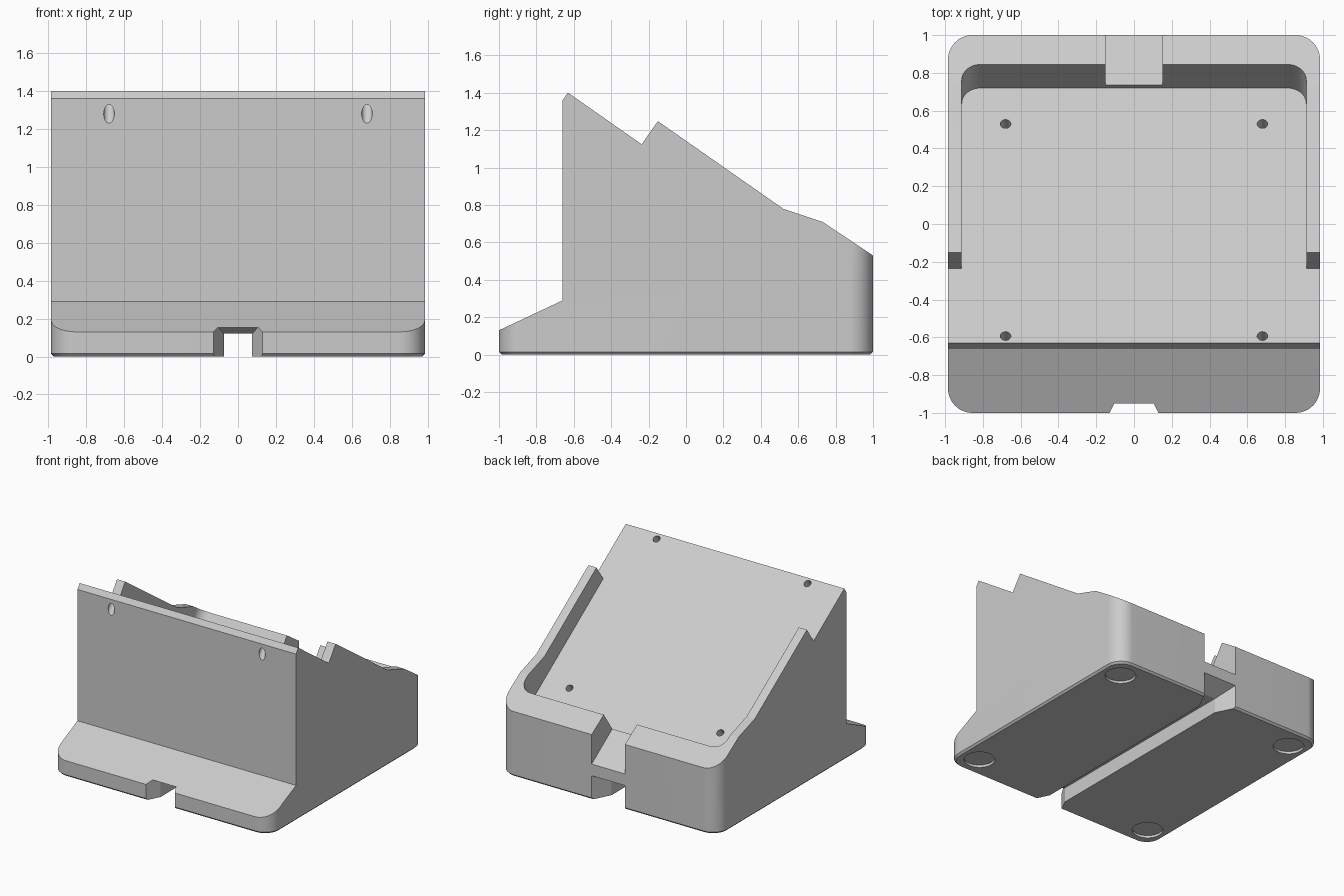
import bpy, bmesh, math
from mathutils import Matrix, Vector

cube = bpy.data.objects.get("Cube")
if cube:
    bpy.data.objects.remove(cube, do_unlink=True)

grey = bpy.data.materials.new("light grey plastic")
grey.use_nodes = True
COLOUR = (0.6, 0.6, 0.6, 1)
grey.diffuse_color = COLOUR
grey.node_tree.nodes["Principled BSDF"].inputs["Base Color"].default_value = COLOUR

HALF_W = 0.985
TILT = math.radians(35)
# Frame of the sloping bed: local x across, y down the slope, z out of it
BED = Matrix.Translation((0, -0.63, 1.40)) @ Matrix.Rotation(-TILT, 4, 'X')


def loft(name, rings, matrix=Matrix()):
    """Closed solid through matching rings of points."""
    bm = bmesh.new()
    loops = [[bm.verts.new(matrix @ Vector(p)) for p in ring] for ring in rings]
    n = len(loops[0])
    for a, b in zip(loops, loops[1:]):
        for i in range(n):
            j = (i + 1) % n
            bm.faces.new((a[i], a[j], b[j], b[i]))
    bm.faces.new(loops[0][::-1])
    bm.faces.new(loops[-1])
    bmesh.ops.recalc_face_normals(bm, faces=bm.faces)
    mesh = bpy.data.meshes.new(name)
    bm.to_mesh(mesh)
    bm.free()
    mesh.materials.append(grey)
    ob = bpy.data.objects.new(name, mesh)
    bpy.context.collection.objects.link(ob)
    return ob


def side_prism(name, profile, half):
    """Extrude a (y, z) profile across x."""
    return loft(name, [[(x, y, z) for y, z in profile] for x in (-half, half)])


def arc(cx, cy, r, start, end, steps):
    return [(cx + r * math.cos(math.radians(start + (end - start) * i / steps)),
             cy + r * math.sin(math.radians(start + (end - start) * i / steps)))
            for i in range(steps + 1)]


def rounded_rect(hx, hy, r, z):
    pts = []
    for k, (sx, sy) in enumerate(((1, 1), (-1, 1), (-1, -1), (1, -1))):
        pts += arc(sx * (hx - r), sy * (hy - r), r, 90 * k, 90 * k + 90, 12)
    return [(x, y, z) for x, y in pts]


def cylinder(name, x, y, r, z0, z1, matrix=Matrix()):
    circle = arc(x, y, r, 0, 360, 40)[:-1]
    return loft(name, [[(a, b, z) for a, b in circle] for z in (z0, z1)], matrix)


def cut(target, tool, operation='DIFFERENCE'):
    tool.hide_render = True
    mod = target.modifiers.new(tool.name, 'BOOLEAN')
    mod.operation, mod.solver, mod.object = operation, 'EXACT', tool
    bpy.context.view_layer.objects.active = target
    bpy.ops.object.modifier_apply(modifier=mod.name)
    bpy.data.objects.remove(tool, do_unlink=True)


# Stand body: rounded footprint with a small bottom chamfer, trimmed to the side profile
C = 0.015
stand = loft("stand_body", [rounded_rect(HALF_W - C, 1 - C, 0.13 - C, 0),
                            rounded_rect(HALF_W, 1, 0.13, C),
                            rounded_rect(HALF_W, 1, 0.13, 2)])
profile = [(-1.2, -0.2), (-1.2, 0.036), (-0.66, 0.29), (-0.66, 1.36), (-0.545, 1.524),
           (0.52, 0.78), (0.73, 0.71), (1.2, 0.397), (1.2, -0.2)]
cut(stand, side_prism("profile", profile, 1.2), 'INTERSECT')

# Sloping bed: full width at the high end, then a tray with rounded lower corners
tray_w, tray_end, shoulder, r = 0.912, 1.648, 0.48, 0.1
outline = [(-1.2, -0.5), (1.2, -0.5), (1.2, shoulder), (tray_w, shoulder)]
outline += arc(tray_w - r, tray_end - r, r, 0, 90, 10)
outline += arc(r - tray_w, tray_end - r, r, 90, 180, 10)
outline += [(-tray_w, shoulder), (-1.2, shoulder)]
cut(stand, loft("tray", [[(x, y, z) for x, y in outline] for z in (0, 0.8)], BED))

# Slot through the back rim, its floor parallel to the bed
cut(stand, side_prism("back_slot", [(0.7, 0.5), (1.2, 0.15), (1.2, 1), (0.7, 1)], 0.15))

# Channel along the underside, flared at both ends
ends = [(-1.1, 0.18, 0.24), (-0.89, 0.075, 0.12), (0.85, 0.075, 0.12), (1.1, 0.2, 0.245)]
cut(stand, loft("channel", [[(-w, y, -0.1), (w, y, -0.1), (w, y, h), (-w, y, h)]
                            for y, w, h in ends]))

# Screw holes in the bed and round foot recesses underneath
for sx in (-1, 1):
    for v in (0.045, 1.416):
        cut(stand, cylinder("screw_hole", sx * 0.68, v, 0.028, -0.25, 0.3, BED))
    for sy in (-1, 1):
        cut(stand, cylinder("foot_recess", sx * 0.82, sy * 0.82, 0.115, -0.1, 0.02))

bpy.ops.object.select_all(action='DESELECT')
stand.select_set(True)
bpy.context.view_layer.objects.active = stand
bpy.ops.object.shade_smooth_by_angle(angle=math.radians(12))
